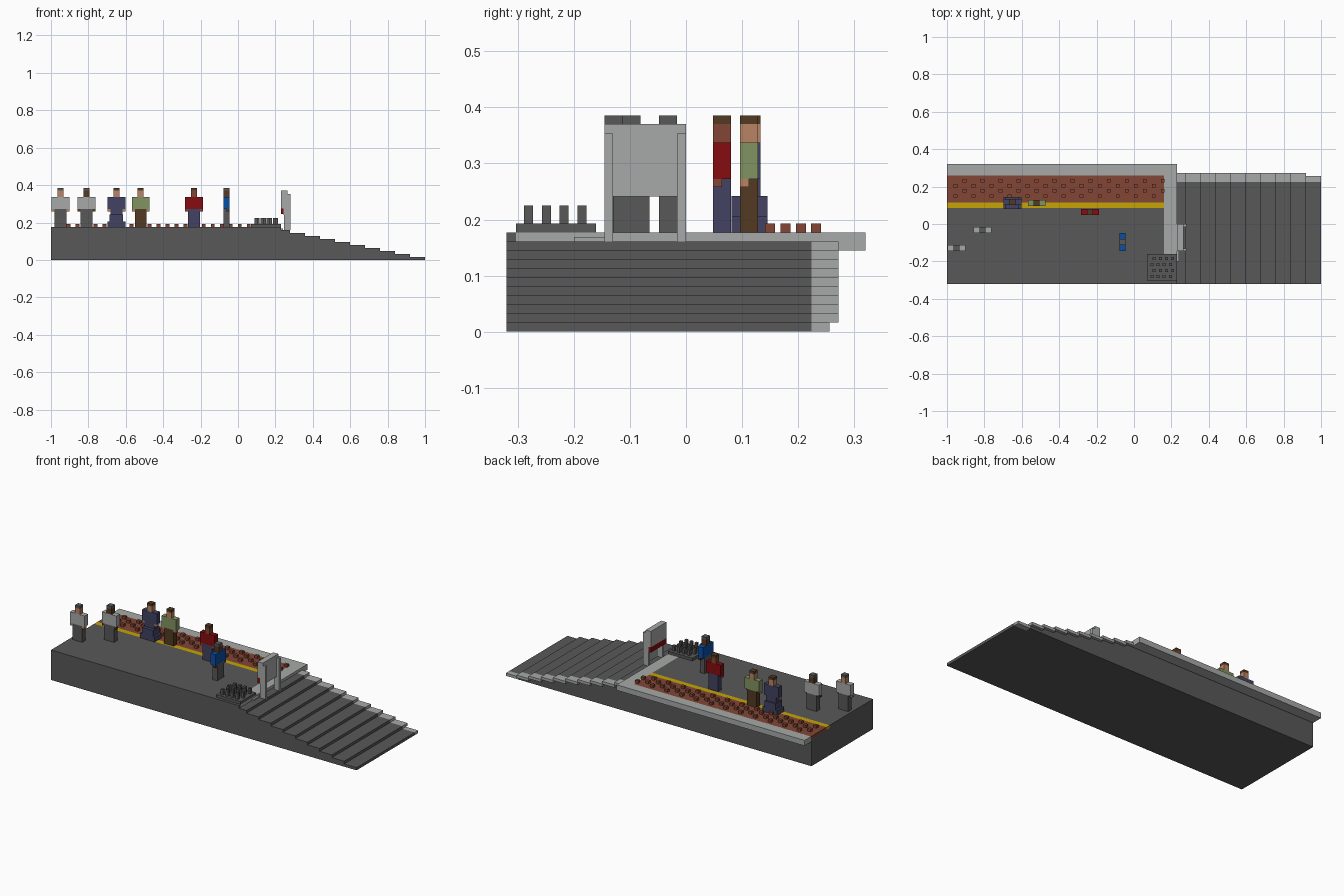
import bpy

cube = bpy.data.objects.get("Cube")
if cube:
    bpy.data.objects.remove(cube, do_unlink=True)


def lin(c):
    c /= 255
    return c / 12.92 if c <= 0.04045 else ((c + 0.055) / 1.055) ** 2.4


def material(name, r, g, b):
    m = bpy.data.materials.new(name)
    col = (lin(r), lin(g), lin(b), 1)
    m.use_nodes = True
    m.diffuse_color = col
    m.node_tree.nodes["Principled BSDF"].inputs["Base Color"].default_value = col
    return m


DARK = material("dark grey", 88, 88, 88)
LIGHT = material("light grey", 167, 170, 168)
YELLOW = material("yellow", 198, 164, 6)
BRICK = material("reddish brown", 130, 70, 53)
RED = material("dark red", 134, 12, 16)
NAVY = material("navy", 66, 66, 98)
GREEN = material("sand green", 130, 148, 98)
TAN = material("tan skin", 186, 132, 100)
BROWN = material("dark brown", 84, 58, 34)
BLUE = material("blue", 10, 78, 165)

FACES = [(0, 2, 3, 1), (4, 5, 7, 6), (0, 1, 5, 4), (2, 6, 7, 3), (0, 4, 6, 2), (1, 3, 7, 5)]


def boxes(name, mat, *extents):
    """One object from boxes given as (x0, x1, y0, y1, z0, z1)."""
    verts, faces = [], []
    for e in extents:
        n = len(verts)
        verts += [(x, y, z) for x in e[0:2] for y in e[2:4] for z in e[4:6]]
        faces += [tuple(i + n for i in f) for f in FACES]
    me = bpy.data.meshes.new(name)
    me.from_pydata(verts, [], faces)
    me.materials.append(mat)
    ob = bpy.data.objects.new(name, me)
    bpy.context.collection.objects.link(ob)
    return ob


P = 0.0161            # height of one layer
TOP = 11 * P          # platform surface
END = 0.23            # platform end, where the ramp begins
FRONT = -0.32

# Platform body and its top layer
boxes("platform_body", DARK, (-1, END, FRONT, 0.256, 0, 9 * P),
      (-1, END, FRONT, 0.258, 9 * P, 10 * P))
boxes("platform_floor", DARK, (-1, 0.16, FRONT, 0.085, 10 * P, TOP),
      (0.16, END, FRONT, -0.303, 10 * P, TOP))
boxes("safety_line", YELLOW, (-1, 0.16, 0.085, 0.115, 10 * P, TOP))
boxes("tactile_strip", BRICK, (-1, 0.16, 0.115, 0.26, 10 * P, TOP))
boxes("platform_edge", LIGHT, (-1, END, 0.258, 0.32, 9 * P, TOP))
boxes("platform_end_border", LIGHT, (0.16, END, -0.303, 0.258, 10 * P, TOP))
boxes("border_step", LIGHT, (0.2, 0.24, -0.2, -0.14, 9 * P, 10.5 * P))

# Staggered studs on the tactile strip
studs = []
for i in range(24):
    x = -0.955 + 0.0482 * i
    for y in ((0.232, 0.177) if i % 2 else (0.205, 0.15)):
        studs.append((x - 0.01, x + 0.01, y - 0.009, y + 0.009, TOP, TOP + P))
boxes("tactile_studs", BRICK, *studs)

# Stepped ramp with light plates along its back edge
steps, plates = [], []
for k in range(10):
    x0 = END if k == 9 else 0.919 - 0.08 * k
    x1 = 1 if k == 0 else 0.919 - 0.08 * (k - 1)
    z = (k + 1) * P
    steps.append((x0, x1, FRONT, 0.224, 0, z))
    if k:
        steps.append((x0, x1, 0.224, 0.256, 0, z - P))
    plates.append((x0, x1, 0.224, 0.272 if k else 0.256, z - P, z))
boxes("ramp_steps", DARK, *steps)
boxes("ramp_edge_plates", LIGHT, *plates)

# Stud mat at the head of the ramp
boxes("stud_mat", DARK, (0.07, END, -0.303, -0.16, TOP, TOP + P))
pegs = []
for r in range(4):
    for c in range(4):
        x = 0.095 + 0.033 * c + (0.013 if r % 2 else 0)
        y = -0.281 + 0.032 * r
        pegs.append((x - 0.008, x + 0.008, y - 0.008, y + 0.008, TOP + P, 0.225))
boxes("stud_mat_pegs", DARK, *pegs)

# Sign board at the platform end
boxes("sign_posts", LIGHT, (0.246, 0.281, -0.145, -0.13, 10 * P, 0.353),
      (0.246, 0.281, -0.016, 0, 10 * P, 0.353))
boxes("sign_board", LIGHT, (0.23, 0.264, -0.145, 0, 0.276, 0.37),
      (0.244, 0.264, -0.145, 0, 0.241, 0.276))
boxes("sign_stripe", RED, (0.23, 0.244, -0.145, 0, 0.245, 0.276))


def person(name, x, y, shirt, legs, skin, hair, turned=False, seated=False):
    """Blocky figure facing the front, or facing +x when turned."""
    def part(label, mat, *ext):
        out = []
        for a0, a1, b0, b1, z0, z1 in ext:
            if turned:
                a0, a1, b0, b1 = -b1, -b0, a0, a1
            out.append((x + a0, x + a1, y + b0, y + b1, z0, z1))
        boxes(name + "_" + label, mat, *out)

    d = 0.016
    if seated:
        part("skirt", legs, (-0.048, 0.048, -0.036, 0.028, TOP, 0.205),
             (-0.036, 0.036, -0.036, 0.028, 0.205, 0.242),
             (-0.032, 0.032, -d, d, 0.242, 0.272))
    else:
        part("legs", legs, (-0.032, 0, -d, d, TOP, 0.272), (0, 0.032, -d, d, TOP, 0.272))
    part("torso", shirt, (-0.032, 0.032, -d, d, 0.272, 0.337))
    part("arms", shirt, *[(s - 0.008, s + 0.008, -d, d, 0.272, 0.337) for s in (-0.04, 0.04)])
    part("hands", skin, *[(s - 0.008, s + 0.008, -d, 0, 0.258, 0.272) for s in (-0.04, 0.04)])
    part("head", skin, (-d, d, -d, d, 0.337, 0.37))
    part("hair", hair, (-d, d, -d, d, 0.37, 0.385))


person("waiting_person_1", -0.95, -0.129, LIGHT, DARK, TAN, DARK)
person("waiting_person_2", -0.81, -0.032, LIGHT, DARK, BROWN, DARK)
person("seated_person", -0.65, 0.117, NAVY, NAVY, TAN, BROWN, seated=True)
person("green_shirt_person", -0.52, 0.112, GREEN, BROWN, TAN, BROWN)
person("red_shirt_person", -0.235, 0.064, RED, NAVY, BRICK, BROWN)
person("blue_shirt_person", -0.061, -0.097, BLUE, DARK, BROWN, DARK, turned=True)
